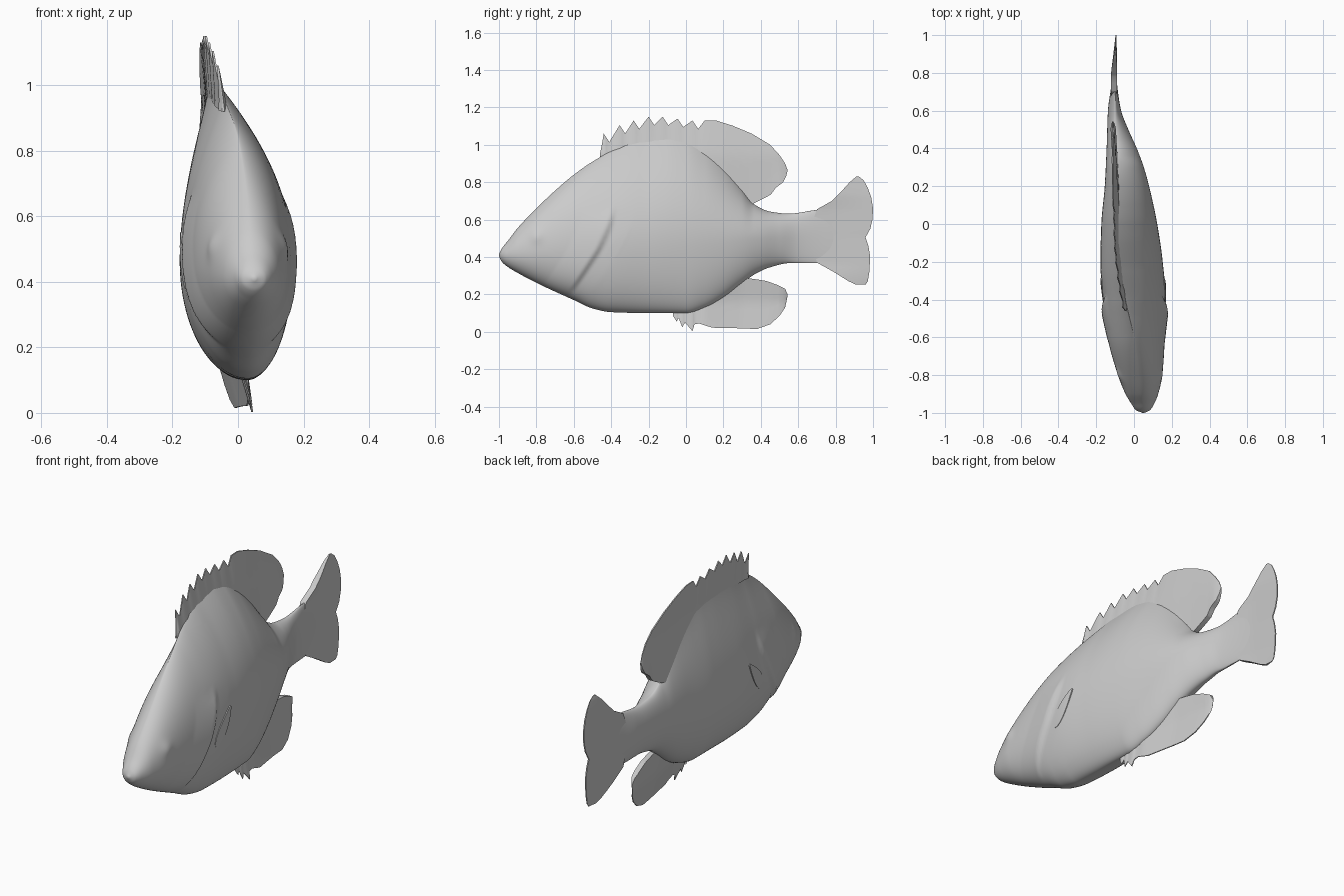
import bpy, bmesh, math

if "Cube" in bpy.data.objects:
    bpy.data.objects.remove(bpy.data.objects["Cube"])

grey = bpy.data.materials.new("pale grey")
grey.diffuse_color = (0.6, 0.6, 0.6, 1)
grey.use_nodes = True
grey.node_tree.nodes["Principled BSDF"].inputs["Base Color"].default_value = grey.diffuse_color


def linear(pts, s):
    if s <= pts[0][0]:
        return pts[0][1]
    for (a, u), (b, v) in zip(pts, pts[1:]):
        if s <= b:
            return u + (v - u) * (s - a) / (b - a)
    return pts[-1][1]


def smooth(pts):
    """Monotone cubic curve through the points."""
    d = [(q[1] - p[1]) / (q[0] - p[0]) for p, q in zip(pts, pts[1:])]
    m = [d[0]] + [2 * a * b / (a + b) if a * b > 0 else 0 for a, b in zip(d, d[1:])] + [d[-1]]

    def f(s):
        s = min(max(s, pts[0][0]), pts[-1][0])
        i = 0
        while i < len(d) - 1 and s > pts[i + 1][0]:
            i += 1
        h = pts[i + 1][0] - pts[i][0]
        t = (s - pts[i][0]) / h
        return ((2*t**3 - 3*t*t + 1) * pts[i][1] + (t**3 - 2*t*t + t) * h * m[i]
                + (3*t*t - 2*t**3) * pts[i + 1][1] + (t**3 - t*t) * h * m[i + 1])
    return f


def loft(name, rings, angle=50):
    bm = bmesh.new()
    rows = [[bm.verts.new(p) for p in r] for r in rings]
    n = len(rows[0])
    for a, b in zip(rows, rows[1:]):
        for i in range(n):
            bm.faces.new((a[i], a[(i + 1) % n], b[(i + 1) % n], b[i]))
    bm.faces.new(rows[0])
    bm.faces.new(rows[-1][::-1])
    bmesh.ops.remove_doubles(bm, verts=bm.verts, dist=0.0003)
    bmesh.ops.recalc_face_normals(bm, faces=bm.faces)
    me = bpy.data.meshes.new(name)
    bm.to_mesh(me)
    bm.free()
    ob = bpy.data.objects.new(name, me)
    bpy.context.collection.objects.link(ob)
    me.materials.append(grey)
    bpy.ops.object.select_all(action='DESELECT')
    ob.select_set(True)
    bpy.context.view_layer.objects.active = ob
    bpy.ops.object.shade_smooth_by_angle(angle=math.radians(angle))
    return ob


# Body profiles along y
top = smooth([(-1, .415), (-.985, .445), (-.95, .49), (-.9, .555), (-.8, .66), (-.7, .755), (-.6, .84),
              (-.5, .91), (-.4, .965), (-.25, 1.015), (-.1, 1.03), (0, 1.015), (.1, .965), (.2, .88),
              (.3, .76), (.36, .685), (.45, .643), (.55, .632), (.7, .652), (.8, .66)])
bottom = smooth([(-1, .405), (-.985, .375), (-.95, .345), (-.9, .315), (-.8, .262), (-.7, .215), (-.6, .17),
                 (-.5, .125), (-.4, .105), (-.2, .1), (0, .1), (.1, .13), (.2, .185), (.3, .26),
                 (.38, .315), (.45, .345), (.55, .367), (.7, .368), (.8, .38)])
left = smooth([(-1, .045), (-.985, .01), (-.95, -.015), (-.9, -.045), (-.8, -.085), (-.6, -.14), (-.4, -.165),
               (-.2, -.178), (0, -.173), (.2, -.155), (.4, -.145), (.6, -.138), (.7, -.125), (.8, -.11)])
right = smooth([(-1, .055), (-.985, .085), (-.95, .108), (-.9, .128), (-.8, .15), (-.6, .163), (-.4, .168),
                (-.2, .152), (0, .123), (.2, .08), (.3, .052), (.4, .015), (.5, -.03), (.6, -.068),
                (.7, -.085), (.8, -.095)])
ridge = smooth([(-1, .05), (-.8, .03), (-.6, 0), (-.4, -.045), (-.2, -.075), (0, -.088), (.3, -.098), (.8, -.1)])
keel = smooth([(-1, .05), (-.6, .03), (-.2, .03), (0, .025), (.3, -.03), (.5, -.08), (.8, -.1)])
middle = smooth([(-1, .41), (-.6, .45), (0, .47), (.4, .5), (.8, .51)])
power_right = smooth([(-1, .5), (-.7, .65), (-.2, 1.0), (.2, 1.0), (.45, .55), (.8, .5)])
power_left = smooth([(-1, .5), (-.7, .7), (-.2, 1.4), (.2, 1.4), (.45, .55), (.8, .5)])
gill = smooth([(.22, -.62), (.25, -.6), (.37, -.52), (.45, -.47), (.62, -.4), (.68, -.39)])


def skin(y, z, side):
    """x of the body surface, with gill cover and eye relief."""
    zm = middle(y)
    up = z >= zm
    end = top(y) if up else bottom(y)
    f = min(1, abs((z - zm) / (end - zm)))
    power = (power_right if side > 0 else power_left)(y) if up else .5
    w = (1 - f * f) ** power
    mid = ridge(y) if up else keel(y)
    x = mid + ((right(y) if side > 0 else left(y)) - mid) * w
    fade = max(0, 1 - abs((z - .43) / .23) ** 4)
    x += side * fade * linear([(-.16, 0), (-.005, .013), (.025, -.004), (.12, 0)], y - gill(z))
    r = math.hypot(y + .8, z - .51)
    x += side * .008 * math.exp(-(r / .035) ** 2) * min(1, w * 2)
    return x


# Body
rings = []
N, M = 240, 96
for i in range(N + 1):
    y = -1 + 1.8 * (i / N) ** 1.25
    ring = []
    for k in range(M):
        a = math.tau * (k + .5) / M
        zm, s = middle(y), math.sin(a)
        z = zm + s * ((top(y) - zm) if s > 0 else (zm - bottom(y)))
        ring.append((skin(y, z, 1 if math.cos(a) > 0 else -1), y, z))
    rings.append(ring)
loft("body", rings, 70)


def fin(name, outer, inner, xpos, thick, along_z=False):
    """Thin lens-shaped blade between two edges."""
    cuts = sorted({p[0] for p in outer} | {p[0] for p in inner})
    cuts = sorted(set(cuts) | {(a + b) / 2 for a, b in zip(cuts, cuts[1:])})
    rings, R = [], 8
    for s in cuts:
        o, n = linear(outer, s), linear(inner, s)
        half = min(thick, .002 + .08 * abs(o - n))
        ring = []
        for side in (-1, 1):
            for j in (range(R + 1) if side < 0 else range(R, -1, -1)):
                v = j / R
                q = n + (o - n) * v
                y, z = (q, s) if along_z else (s, q)
                ring.append((xpos(y, z) + side * half * (1 - .8 * v), y, z))
        rings.append(ring)
    return loft(name, rings, 60)


# Dorsal fin: saw-toothed spines, then a soft lobe
spines = [(-.46, .95), (-.45, 1.0)]
for y, z in ((-.44, 1.06), (-.355, 1.105), (-.28, 1.13), (-.2, 1.15), (-.125, 1.15), (-.045, 1.14), (.035, 1.13)):
    spines += [(y, z), (y + .03, z - .045)]
fin("dorsal_fin",
    spines + [(.1, 1.13), (.16, 1.13), (.25, 1.102), (.35, 1.06), (.45, 1.0), (.5, .945), (.53, .9), (.543, .865)],
    [(-.46, .92), (-.2, .96), (0, .93), (.2, .8), (.33, .68), (.36, .685), (.42, .715), (.455, .735),
     (.48, .77), (.52, .8), (.535, .83), (.543, .86)],
    lambda y, z: linear([(-.46, -.045), (-.3, -.063), (-.1, -.08), (.2, -.092), (.54, -.112)], y)
    - .13 * max(0, z - .95), .014)

# Anal fin: short spines, then a rounded lobe
fin("anal_fin",
    [(-.07, .085), (-.05, .055), (-.04, .075), (-.02, .025), (-.005, .05), (.035, .003), (.045, .04),
     (.07, .045), (.14, .022), (.25, .02), (.38, .015), (.45, .04), (.5, .085), (.53, .13), (.543, .19)],
    [(-.07, .12), (0, .14), (.1, .18), (.2, .24), (.3, .29), (.36, .283), (.43, .272), (.49, .25),
     (.53, .23), (.543, .2)],
    lambda y, z: linear([(-.07, .015), (.1, .005), (.3, -.03), (.54, -.06)], y) + .22 * max(0, .16 - z), .014)

# Tail fin with a shallow notch
fin("tail_fin",
    [(.252, .96), (.27, .972), (.32, .98), (.4, .985), (.46, .975), (.505, .96), (.55, .985), (.6, .997),
     (.66, 1.0), (.72, .99), (.77, .972), (.81, .95), (.83, .925)],
    [(.252, .91), (.27, .87), (.32, .79), (.37, .7), (.45, .68), (.6, .68), (.655, .7), (.7, .78),
     (.75, .83), (.8, .875), (.83, .91)],
    lambda y, z: -.105 + .05 * max(0, y - .8), .016, along_z=True)

# Pectoral fins, folded flat against both flanks
for name, side in (("right_pectoral_fin", 1), ("left_pectoral_fin", -1)):
    rings = []
    for i in range(17):
        t = i / 16
        w = .004 + .03 * math.sin(math.pi * t ** .7) ** .8 if 0 < t < 1 else .004
        cy, cz = -.42 + .13 * t, .38 + .17 * t
        ring = []
        for layer in (-.01, .006):
            cols = [k / 6 for k in range(-6, 7)]
            for k in (cols if layer < 0 else cols[::-1]):
                y, z = cy + k * w * .8, cz - k * w * .6
                ring.append((skin(y, z, side) + side * layer * (1 if layer < 0 else .3 + .7 * t), y, z))
        rings.append(ring)
    loft(name, rings, 40)
